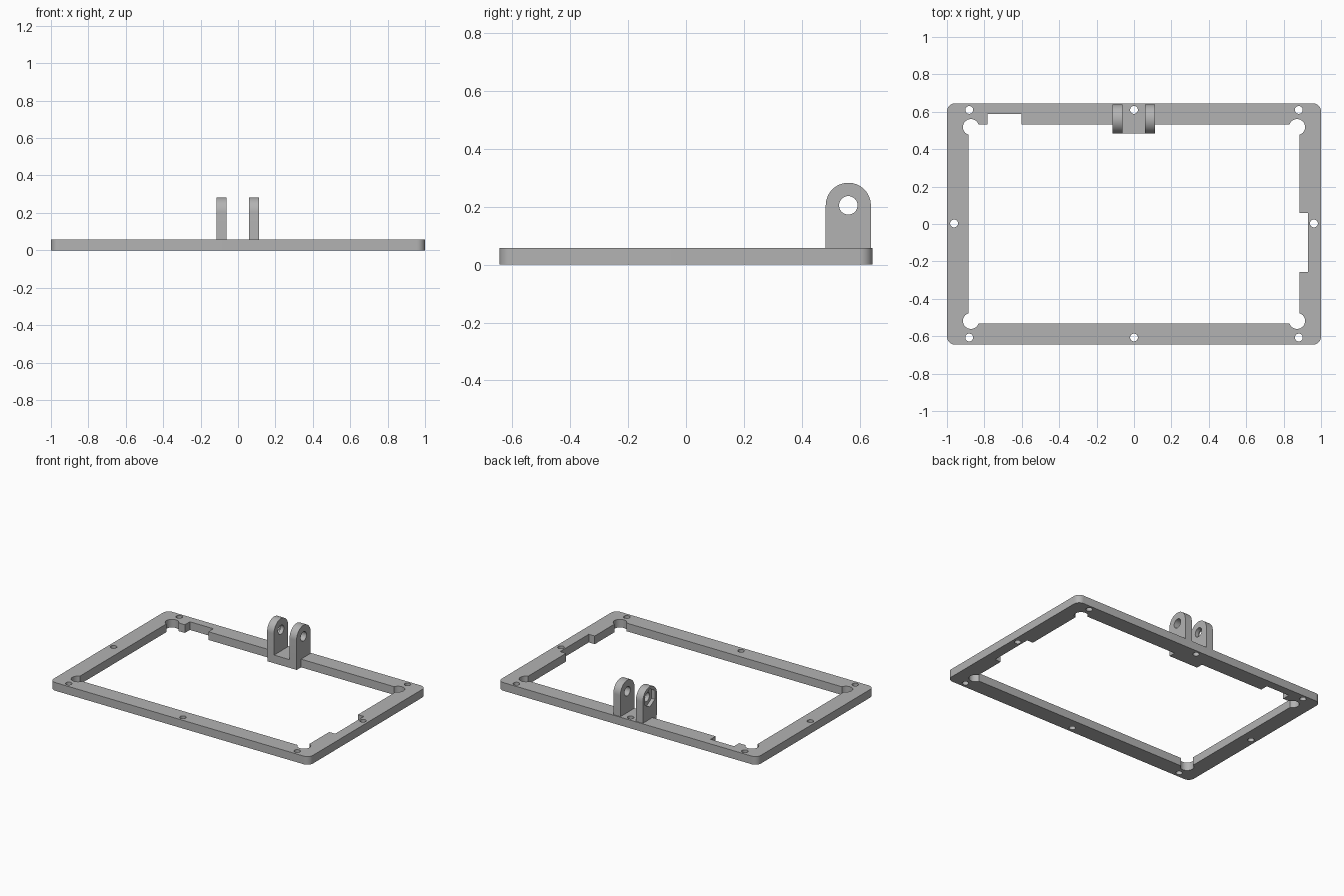
import bpy
import bmesh
from math import cos, sin, pi, radians
from mathutils import Matrix

cube = bpy.data.objects.get("Cube")
if cube:
    bpy.data.objects.remove(cube, do_unlink=True)

grey = bpy.data.materials.new("plain grey")
grey.use_nodes = True
grey.diffuse_color = (0.45, 0.45, 0.45, 1)
grey.node_tree.nodes["Principled BSDF"].inputs["Base Color"].default_value = grey.diffuse_color

THICK = 0.057
# Maps a profile drawn in (y, z) and extruded upward to one extruded along x
SIDEWAYS = Matrix(((0, 0, 1, 0), (1, 0, 0, 0), (0, 1, 0, 0), (0, 0, 0, 1)))


def prism(name, points, low, high, matrix=Matrix()):
    """Extrude a flat outline from low to high."""
    bm = bmesh.new()
    face = bm.faces.new([bm.verts.new((x, y, low)) for x, y in points])
    top = bmesh.ops.extrude_face_region(bm, geom=[face])["geom"]
    verts = [v for v in top if isinstance(v, bmesh.types.BMVert)]
    bmesh.ops.translate(bm, verts=verts, vec=(0, 0, high - low))
    bm.transform(matrix)
    bmesh.ops.recalc_face_normals(bm, faces=bm.faces)
    mesh = bpy.data.meshes.new(name)
    bm.to_mesh(mesh)
    bm.free()
    mesh.materials.append(grey)
    ob = bpy.data.objects.new(name, mesh)
    bpy.context.collection.objects.link(ob)
    return ob


def arc(cx, cy, r, start, end, steps):
    angles = [radians(start + (end - start) * i / steps) for i in range(steps + 1)]
    return [(cx + r * cos(a), cy + r * sin(a)) for a in angles]


def circle(cx, cy, r, steps=32):
    return arc(cx, cy, r, 0, 360, steps)[:-1]


def rect(x0, x1, y0, y1):
    return [(x0, y0), (x1, y0), (x1, y1), (x0, y1)]


def combine(target, tool, operation="DIFFERENCE"):
    """Apply a boolean and discard the tool."""
    mod = target.modifiers.new("cut", "BOOLEAN")
    mod.operation, mod.solver, mod.object = operation, "EXACT", tool
    bpy.ops.object.select_all(action="DESELECT")
    bpy.context.view_layer.objects.active = target
    target.select_set(True)
    bpy.ops.object.modifier_apply(modifier=mod.name)
    bpy.data.objects.remove(tool, do_unlink=True)


def smooth(ob):
    bpy.ops.object.select_all(action="DESELECT")
    bpy.context.view_layer.objects.active = ob
    ob.select_set(True)
    bpy.ops.object.shade_smooth_by_angle(angle=radians(30))


# Rounded plate
W, D, R = 1.0, 0.645, 0.043
outline = []
for i, (sx, sy) in enumerate([(1, 1), (-1, 1), (-1, -1), (1, -1)]):
    outline += arc(sx * (W - R), sy * (D - R), R, 90 * i, 90 * i + 90, 10)
frame = prism("frame", outline, 0, THICK)

# Main opening, corner reliefs and the two cable notches
openings = [rect(-0.886, 0.884, -0.531, 0.533),
            rect(-0.783, -0.602, 0.4, 0.588),
            rect(0.8, 0.93, -0.257, 0.059)]
openings += [circle(sx * 0.872, sy * 0.518, 0.043) for sx in (-1, 1) for sy in (-1, 1)]
for shape in openings:
    combine(frame, prism("opening", shape, -0.1, 0.2))

# Tab that widens the back rail under the lugs
combine(frame, prism("tab", rect(-0.113, 0.113, 0.485, 0.57), 0, THICK), "UNION")

# Screw holes
holes = [(x, y) for x in (-0.881, 0, 0.881) for y in (-0.607, 0.61)]
holes += [(-0.962, 0.003), (0.962, 0.003)]
for x, y in holes:
    combine(frame, prism("screw", circle(x, y, 0.021), -0.1, 0.2))
smooth(frame)

# Pair of rounded hinge lugs with pin holes
LY, LZ, LR = 0.561, 0.205, 0.078
lug_shape = [(LY - LR, THICK), (LY + LR, THICK)] + arc(LY, LZ, LR, 0, 180, 28)
for name, x0, x1 in (("right_lug", -0.114, -0.061), ("left_lug", 0.059, 0.113)):
    lug = prism(name, lug_shape, x0, x1, SIDEWAYS)
    combine(lug, prism("pin", circle(LY, LZ, 0.032), x0 - 0.1, x1 + 0.1, SIDEWAYS))
    if name == "right_lug":
        # Hexagonal nut pocket on the outer face
        hexagon = arc(LY, LZ, 0.063, 30, 330, 5)
        combine(lug, prism("nut", hexagon, x0 - 0.1, x0 + 0.025, SIDEWAYS))
    smooth(lug)
